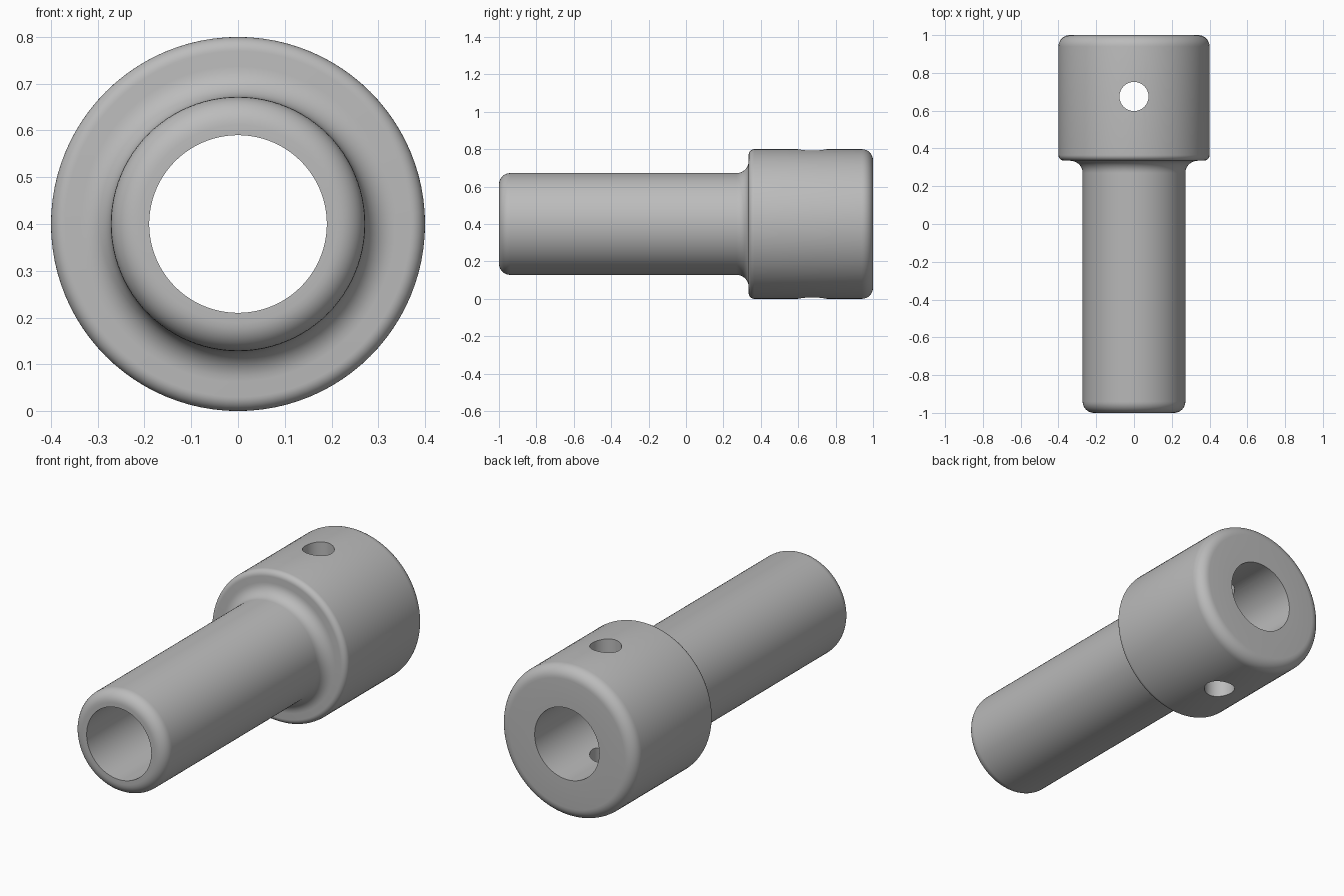
import bpy, bmesh, math
from mathutils import Matrix, Vector

if "Cube" in bpy.data.objects:
    bpy.data.objects.remove(bpy.data.objects["Cube"])

AXIS_Z = 0.4
BORE, SHANK, HEAD = 0.19, 0.272, 0.4
SHOULDER = 0.335
SEGMENTS = 96


def arc(y, r, radius, start, end, steps=8):
    """Rounded corner of the profile, as (y, r) points."""
    angles = [math.radians(start + (end - start) * i / steps) for i in range(steps + 1)]
    return [(y + radius * math.cos(a), r + radius * math.sin(a)) for a in angles]


def make_object(name, bm):
    bmesh.ops.recalc_face_normals(bm, faces=bm.faces)
    mesh = bpy.data.meshes.new(name)
    bm.to_mesh(mesh)
    bm.free()
    obj = bpy.data.objects.new(name, mesh)
    bpy.context.collection.objects.link(obj)
    return obj


grey = bpy.data.materials.new("plain grey")
grey.use_nodes = True
colour = (0.5, 0.5, 0.5, 1)
grey.diffuse_color = colour
grey.node_tree.nodes["Principled BSDF"].inputs["Base Color"].default_value = colour

# Stepped sleeve: rounded rim, shank, filleted shoulder, head, straight bore
rim, fillet, lip = 0.06, 0.065, 0.03
profile = [(-1, BORE)]
profile += arc(-1 + rim, SHANK - rim, rim, 180, 90)
profile += arc(SHOULDER - fillet, SHANK + fillet, fillet, -90, 0)
profile += arc(SHOULDER + lip, HEAD - lip, lip, 180, 90)
profile += arc(1 - rim, HEAD - rim, rim, 90, 0)
profile += [(1, BORE)]

bm = bmesh.new()
verts = [bm.verts.new((0, y, AXIS_Z + r)) for y, r in profile]
edges = [bm.edges.new((a, b)) for a, b in zip(verts, verts[1:] + verts[:1])]
bmesh.ops.spin(bm, geom=verts + edges, cent=(0, 0, AXIS_Z), axis=(0, 1, 0),
               angle=math.tau, steps=SEGMENTS)
bmesh.ops.remove_doubles(bm, verts=bm.verts, dist=0.0001)
sleeve = make_object("stepped_sleeve", bm)
sleeve.data.materials.append(grey)

# Cross hole straight through both walls of the head
bm = bmesh.new()
bmesh.ops.create_cone(bm, cap_ends=True, segments=48, radius1=0.077, radius2=0.077,
                      depth=1.2, matrix=Matrix.Translation(Vector((0, 0.675, AXIS_Z))))
cutter = make_object("cross_hole_cutter", bm)
cutter.data.materials.append(grey)
cutter.hide_render = True

cut = sleeve.modifiers.new("cross hole", "BOOLEAN")
cut.operation = "DIFFERENCE"
cut.solver = "EXACT"
cut.object = cutter
bpy.context.view_layer.objects.active = sleeve
sleeve.select_set(True)
bpy.ops.object.modifier_apply(modifier=cut.name)
bpy.data.objects.remove(cutter)

bpy.ops.object.shade_smooth_by_angle(angle=math.radians(30))
